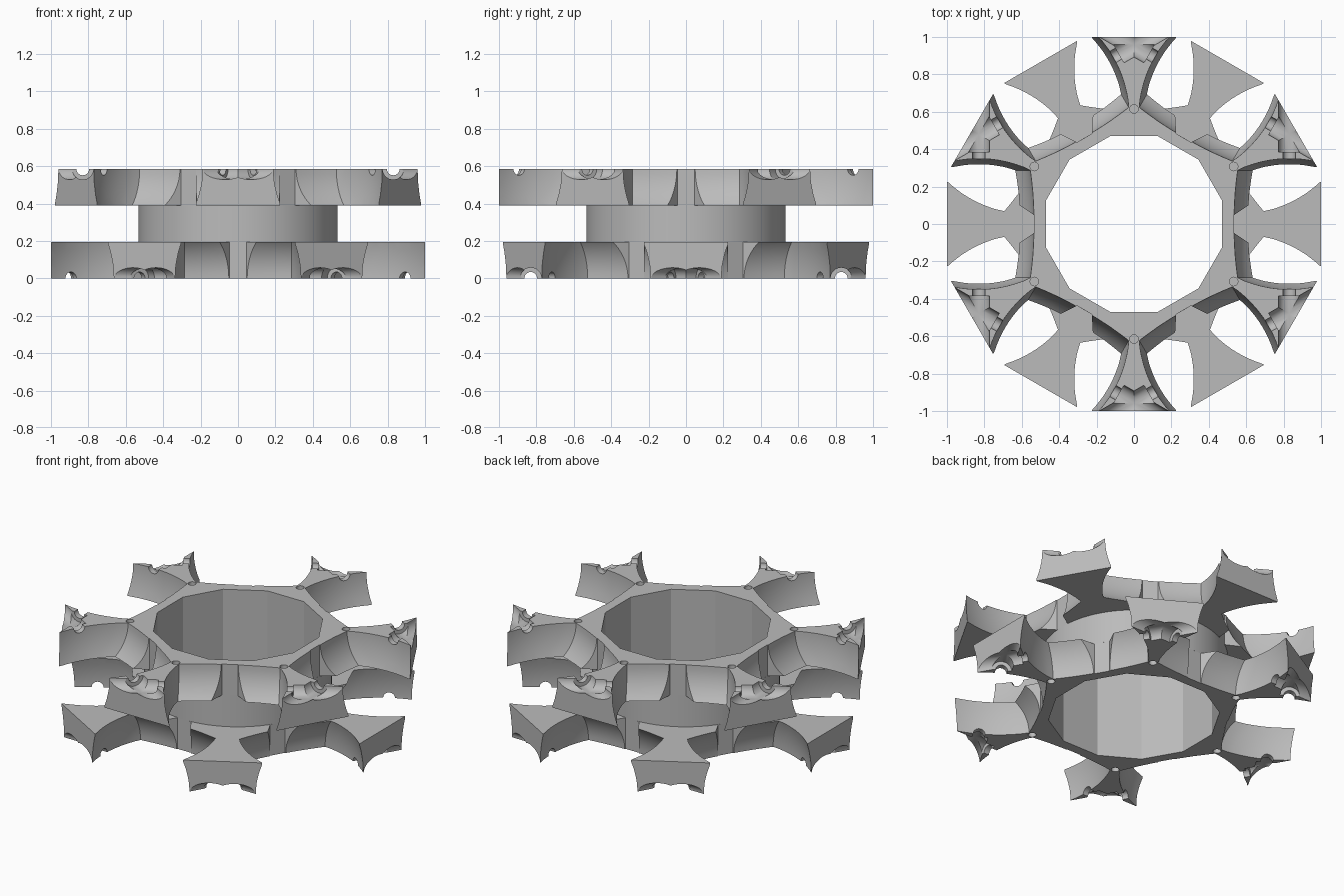
import bpy, bmesh
from math import pi, sin, cos, radians
from mathutils import Matrix, Vector

cube = bpy.data.objects.get("Cube")
if cube:
    bpy.data.objects.remove(cube)

grey = bpy.data.materials.new("plain_grey")
grey.use_nodes = True
colour = (0.5, 0.5, 0.5, 1)
grey.diffuse_color = colour
grey.node_tree.nodes["Principled BSDF"].inputs["Base Color"].default_value = colour

TOP, THICK = 0.585, 0.195      # overall height, disc thickness
AXLE = 0.83                    # distance of roller axles from the centre
LOW = TOP - THICK
SIXTHS = [radians(60 * i) for i in range(6)]


def turn(a):
    return Matrix.Rotation(a, 4, 'Z')


def ngon(r, n, start=0.0):
    return [(r * cos(start + 2 * pi * i / n), r * sin(start + 2 * pi * i / n)) for i in range(n)]


def prism(bm, outline, z0, z1, matrix=Matrix()):
    """Extrude a flat outline from z0 to z1."""
    face = bm.faces.new([bm.verts.new(matrix @ Vector((x, y, z0))) for x, y in outline])
    new = bmesh.ops.extrude_face_region(bm, geom=[face])["geom"]
    bmesh.ops.translate(bm, vec=(0, 0, z1 - z0), verts=[g for g in new if isinstance(g, bmesh.types.BMVert)])


def lathe(bm, profile, segments, matrix):
    """Revolve (along, radius) points about the axle, which lies along local y."""
    rings = []
    for v, r in profile:
        rings.append([bm.verts.new(matrix @ Vector((AXLE + x, v, TOP + z))) for x, z in ngon(r, segments)])
    for a, b in zip(rings, rings[1:]):
        for i in range(segments):
            j = (i + 1) % segments
            bm.faces.new((a[i], a[j], b[j], b[i]))
    bm.faces.new(rings[0])
    bm.faces.new(rings[-1])


def make(name, build):
    bm = bmesh.new()
    build(bm)
    bmesh.ops.recalc_face_normals(bm, faces=bm.faces)
    mesh = bpy.data.meshes.new(name)
    bm.to_mesh(mesh)
    bm.free()
    mesh.materials.append(grey)
    ob = bpy.data.objects.new(name, mesh)
    bpy.context.collection.objects.link(ob)
    return ob


def cut(ob, build):
    """Subtract a temporary cutter and bake the result."""
    cutter = make("cutter", build)
    cutter.hide_render = True
    mod = ob.modifiers.new("cut", 'BOOLEAN')
    mod.operation, mod.solver, mod.object = 'DIFFERENCE', 'EXACT', cutter
    graph = bpy.context.evaluated_depsgraph_get()
    mesh = bpy.data.meshes.new_from_object(ob.evaluated_get(graph))
    ob.modifiers.clear()
    ob.data = mesh
    bpy.data.objects.remove(cutter)


# Star disc blank: six wide arms with the gaps between them roughed out
def blank(bm):
    outline = []
    for a in SIXTHS:
        for m, x, y in ((turn(a), 0.7, -0.25), (turn(a), 0.7, 0.25),
                        (turn(a + pi / 6), 1, -0.225), (turn(a + pi / 6), 1, 0.225)):
            outline.append((m @ Vector((x, y, 0))).xy)
    prism(bm, outline, LOW, TOP)


def bore(bm):
    prism(bm, ngon(0.487, 12, radians(15)), -0.1, 0.7)


# Barrel-shaped roller pockets with domed ends
def pockets(bm):
    half = [(0.08, 0.294), (0.16, 0.29), (0.23, 0.283), (0.287, 0.276)]
    half += [(0.35 - 0.8 * r * r, r) for r in (0.24, 0.2, 0.15, 0.1, 0.05, 0.01)]
    profile = [(-v, r) for v, r in reversed(half)] + [(0, 0.295)] + half
    for a in SIXTHS:
        lathe(bm, profile, 64, turn(a))


# Flared slot behind the middle of every roller
def slots(bm):
    for a in SIXTHS:
        prism(bm, [(0.531, -0.046), (0.75, -0.19), (0.75, 0.19), (0.531, 0.046)], LOW - 0.1, TOP + 0.1, turn(a))


# Axle groove that steps up to a wider socket in the arm tip
def axles(side):
    profile = [(0.27, 0.034), (0.385, 0.034), (0.385, 0.057), (0.68, 0.057)]

    def build(bm):
        for a in SIXTHS:
            lathe(bm, [(side * v, r) for v, r in profile], 32, turn(a))
    return build


# Blind dowel holes at the roots of the arms
def dowels(bm):
    for a in SIXTHS:
        prism(bm, ngon(0.023, 24), TOP - 0.1, TOP + 0.1, turn(a + pi / 6) @ Matrix.Translation((0.615, 0, 0)))


upper = make("upper_star", blank)
for cutter in (bore, pockets, slots, axles(1), axles(-1), dowels):
    cut(upper, cutter)

# Lower disc: the same part turned over and offset by half a step
lower = bpy.data.objects.new("lower_star", upper.data.copy())
bpy.context.collection.objects.link(lower)
lower.data.transform(turn(pi / 6) @ Matrix.Translation((0, 0, TOP)) @ Matrix.Rotation(pi, 4, 'X'))

# Hub ring between the discs
hub = make("hub_ring", lambda bm: prism(bm, ngon(0.532, 96), THICK, LOW))
cut(hub, bore)

bpy.ops.object.select_all(action='DESELECT')
for ob in (upper, lower, hub):
    ob.select_set(True)
bpy.context.view_layer.objects.active = upper
bpy.ops.object.shade_smooth_by_angle(angle=radians(25))
